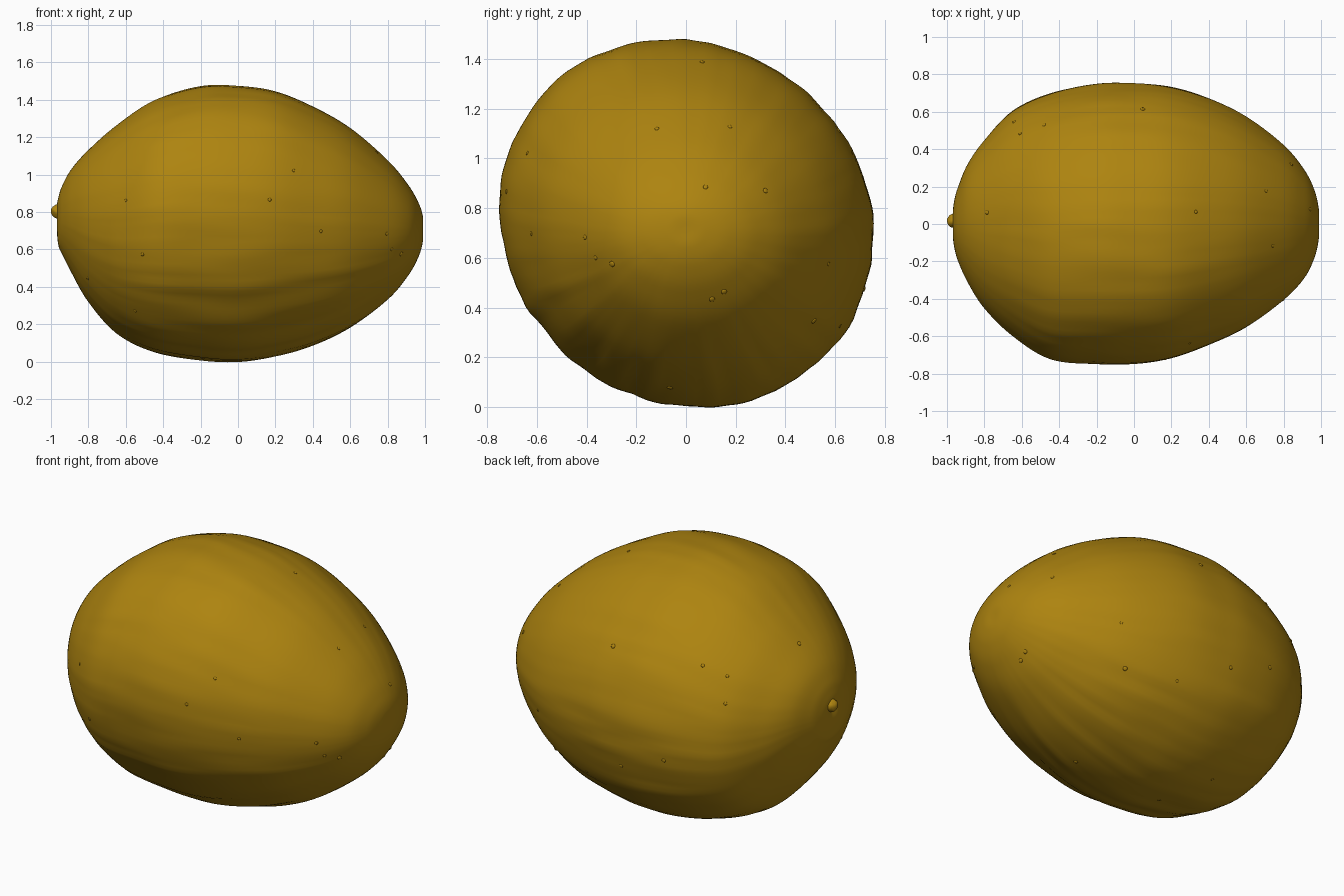
import bpy, bmesh, math, random
from mathutils import Vector, noise

if "Cube" in bpy.data.objects:
    bpy.data.objects.remove(bpy.data.objects["Cube"])

random.seed(4)
SKIN = bpy.data.materials.new("golden rind")
SKIN.diffuse_color = (0.42, 0.23, 0.005, 1)
SKIN.use_nodes = True
SKIN.node_tree.nodes["Principled BSDF"].inputs["Base Color"].default_value = SKIN.diffuse_color

# Stations along the fruit: x, bottom z, top z, front y, back y
ST = [(-0.955, 0.77, 0.79, -0.01, 0.01), (-0.968, 0.71, 0.83, -0.06, 0.06),
      (-0.96, 0.62, 0.88, -0.13, 0.13), (-0.94, 0.575, 0.94, -0.2, 0.2),
      (-0.89, 0.475, 1.03, -0.31, 0.32), (-0.8, 0.32, 1.13, -0.45, 0.45),
      (-0.65, 0.155, 1.26, -0.595, 0.605), (-0.45, 0.055, 1.39, -0.715, 0.695),
      (-0.2, 0.008, 1.465, -0.742, 0.745), (0.0, 0.0, 1.468, -0.743, 0.75),
      (0.2, 0.03, 1.44, -0.715, 0.73), (0.4, 0.085, 1.36, -0.645, 0.67),
      (0.6, 0.18, 1.245, -0.55, 0.57), (0.8, 0.33, 1.075, -0.405, 0.42),
      (0.91, 0.46, 0.945, -0.29, 0.29), (0.965, 0.56, 0.85, -0.18, 0.18),
      (0.988, 0.64, 0.78, -0.08, 0.08), (0.99, 0.70, 0.72, -0.01, 0.01)]


def station(u):
    """Catmull-Rom blend between stations; u counts stations."""
    i = min(int(u), len(ST) - 2)
    t = u - i
    a, b, c, d = (ST[max(0, min(len(ST) - 1, i + k))] for k in (-1, 0, 1, 2))
    return [0.5 * (2 * q + (r - p) * t + (2 * p - 5 * q + 4 * r - s) * t * t
                   + (3 * q - p - 3 * r + s) * t ** 3)
            for p, q, r, s in zip(a, b, c, d)]


def skin_point(u, a):
    """Point on the rind at station u and angle a around the length."""
    x, zb, zt, yf, yb = station(u)
    cy, cz, ry, rz = (yf + yb) / 2, (zb + zt) / 2, (yb - yf) / 2, (zt - zb) / 2
    size = min(1, rz / 0.7)
    # lopsided cross-section, fuller at upper front and lower back
    k = 1 - 0.033 * math.sin(2 * a) * size
    k += 0.02 * max(0, math.cos(a - 2.25)) ** 6 * size
    # lengthwise wrinkles, stronger low down, plus broad lumps
    c, s = math.cos(a), math.sin(a)
    low = 0.5 + 0.5 * max(0, min(1, 0.4 - s))
    k += 0.011 * low * size * noise.noise(Vector((c * 5.5, s * 5.5, x * 1.3)))
    k += 0.009 * low * size * noise.noise(Vector((c * 11, s * 11, x * 2.2 + 5)))
    k += 0.007 * noise.noise(Vector((c * 2.2 + 9, s * 2.2, x * 2)))
    return Vector((x, cy + ry * k * c, cz + rz * k * s))


def make(name, bm):
    bmesh.ops.recalc_face_normals(bm, faces=bm.faces)
    me = bpy.data.meshes.new(name)
    bm.to_mesh(me)
    bm.free()
    me.materials.append(SKIN)
    me.shade_smooth()
    ob = bpy.data.objects.new(name, me)
    bpy.context.collection.objects.link(ob)


# Melon body: rings lofted along x and capped at both ends
N, M = 144, 119
bm = bmesh.new()
rings = [[bm.verts.new(skin_point((len(ST) - 1) * i / M, 2 * math.pi * j / N))
          for j in range(N)] for i in range(M + 1)]
for r, q in zip(rings, rings[1:]):
    for j in range(N):
        bm.faces.new((r[j], r[(j + 1) % N], q[(j + 1) % N], q[j]))
bm.faces.new(rings[0])
bm.faces.new(rings[-1])
make("melon_body", bm)

# Stem nub: short knobbly stalk at the left end
bm = bmesh.new()
bmesh.ops.create_uvsphere(bm, u_segments=20, v_segments=12, radius=1)
for v in bm.verts:
    p = v.co * (1 + 0.15 * noise.noise(v.co * 1.5))
    v.co = Vector((-0.965 + 0.034 * p.x, 0.017 + 0.036 * p.y, 0.803 + 0.036 * p.z))
for v in bm.verts:
    v.co.x = max(v.co.x, -1.0)
make("stem_nub", bm)

# Blemishes: tiny flat bumps scattered over the rind
bm = bmesh.new()
for _ in range(30):
    u, a = random.uniform(4.5, 14.5), random.uniform(0, 2 * math.pi)
    p = skin_point(u, a)
    n = (skin_point(u + 0.1, a) - p).cross(skin_point(u, a + 0.05) - p).normalized()
    dot = bmesh.ops.create_icosphere(bm, subdivisions=2, radius=random.uniform(0.008, 0.013))
    for v in dot["verts"]:
        v.co = v.co - n * v.co.dot(n) * 0.6 + p
make("blemishes", bm)
